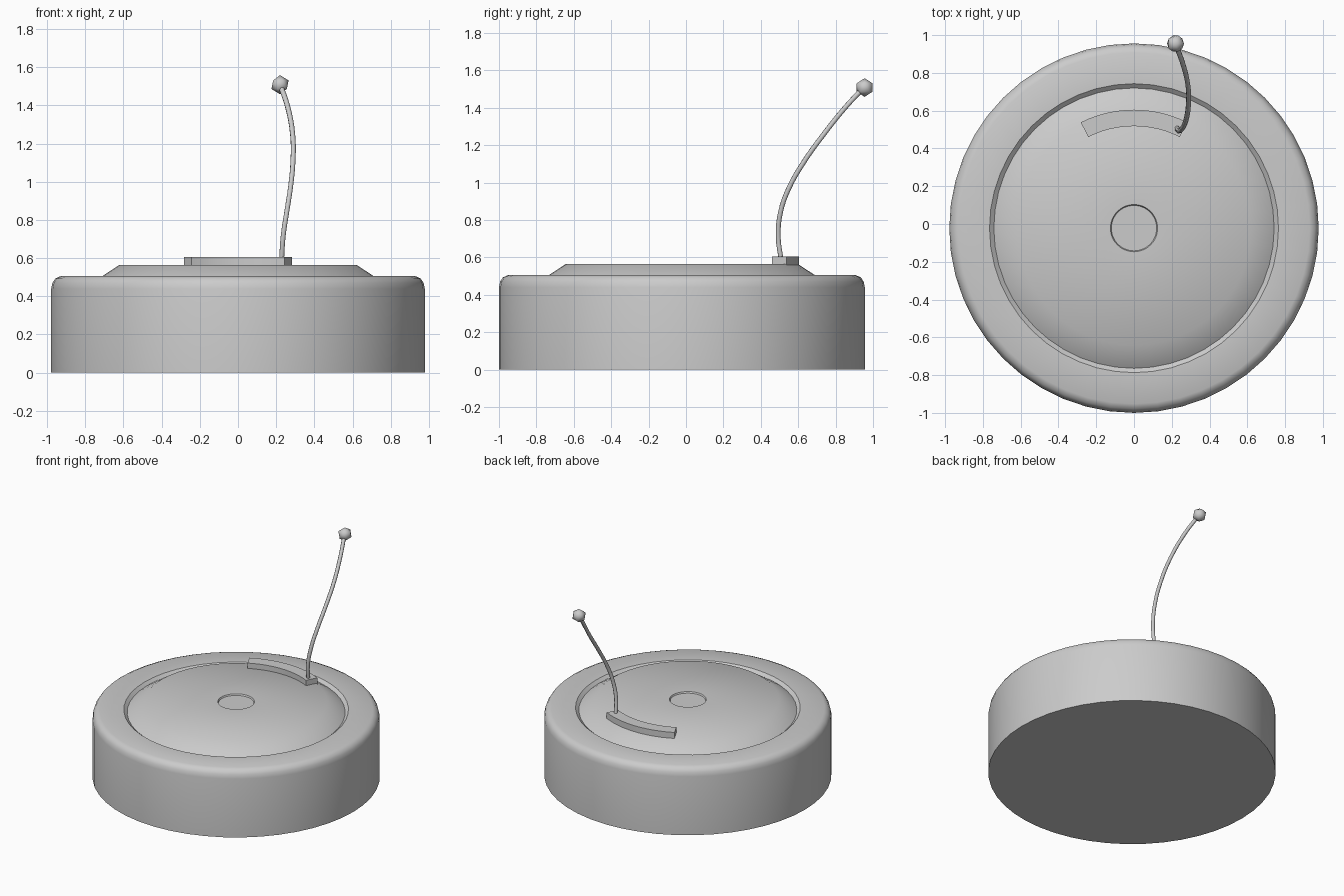
import bpy, bmesh, math
from mathutils import Vector

cube = bpy.data.objects.get("Cube")
if cube:
    bpy.data.objects.remove(cube, do_unlink=True)

CY = -0.022    # centre of the round body along y
SIDES = 48

grey = bpy.data.materials.new("plain grey")
grey.use_nodes = True
COLOUR = (0.6, 0.6, 0.6, 1)
grey.diffuse_color = COLOUR
grey.node_tree.nodes["Principled BSDF"].inputs["Base Color"].default_value = COLOUR


def finish(name, bm, angle):
    bmesh.ops.recalc_face_normals(bm, faces=bm.faces)
    mesh = bpy.data.meshes.new(name)
    bm.to_mesh(mesh)
    bm.free()
    obj = bpy.data.objects.new(name, mesh)
    bpy.context.collection.objects.link(obj)
    mesh.materials.append(grey)
    bpy.ops.object.select_all(action="DESELECT")
    obj.select_set(True)
    bpy.context.view_layer.objects.active = obj
    bpy.ops.object.shade_smooth_by_angle(angle=math.radians(angle))
    return obj


def lathe(name, profile, angle=35):
    """Spin (radius, z) points into rings and cap both ends."""
    bm = bmesh.new()
    rings = []
    for r, z in profile:
        rings.append([bm.verts.new((r * math.cos(a), r * math.sin(a) + CY, z))
                      for a in (2 * math.pi * i / SIDES for i in range(SIDES))])
    for low, high in zip(rings, rings[1:]):
        for i in range(SIDES):
            j = (i + 1) % SIDES
            bm.faces.new((low[i], low[j], high[j], high[i]))
    bm.faces.new(rings[0])
    bm.faces.new(rings[-1])
    return finish(name, bm, angle)


# Round body: wall, rounded rim, groove, raised lid and shallow centre dimple
lathe("round_body", [
    (0.978, 0), (0.978, 0.44), (0.972, 0.47), (0.957, 0.493), (0.93, 0.505),
    (0.765, 0.505), (0.742, 0.485), (0.62, 0.565), (0.125, 0.565), (0.12, 0.555)])

# Curved bar on the back of the lid
bm = bmesh.new()
STEPS, SPAN = 12, math.radians(26.7)
section = [(0.54, 0.55), (0.54, 0.605), (0.627, 0.605), (0.627, 0.55)]
slices = []
for i in range(STEPS + 1):
    a = -SPAN + 2 * SPAN * i / STEPS
    slices.append([bm.verts.new((r * math.sin(a), r * math.cos(a) + CY, z))
                   for r, z in section])
for s, t in zip(slices, slices[1:]):
    for k in range(4):
        n = (k + 1) % 4
        bm.faces.new((s[k], s[n], t[n], t[k]))
bm.faces.new(slices[0])
bm.faces.new(slices[-1])
finish("curved_bar", bm, 30)

# Bent antenna rod
path = [(0.228, 0.51, 0.58), (0.236, 0.493, 0.71), (0.255, 0.505, 0.84),
        (0.275, 0.55, 0.97), (0.288, 0.63, 1.11), (0.286, 0.73, 1.25),
        (0.258, 0.85, 1.4), (0.22, 0.952, 1.51)]
curve = bpy.data.curves.new("antenna_rod", "CURVE")
curve.dimensions = "3D"
curve.bevel_depth = 0.0135
curve.bevel_resolution = 2
curve.resolution_u = 4
curve.use_fill_caps = True
spline = curve.splines.new("BEZIER")
spline.bezier_points.add(len(path) - 1)
for point, co in zip(spline.bezier_points, path):
    point.co = co
    point.handle_left_type = point.handle_right_type = "AUTO"
curve.materials.append(grey)
bpy.context.collection.objects.link(bpy.data.objects.new("antenna_rod", curve))

# Faceted ball on the antenna tip
bm = bmesh.new()
bmesh.ops.create_icosphere(bm, subdivisions=1, radius=0.05)
bmesh.ops.translate(bm, verts=bm.verts, vec=Vector((0.22, 0.955, 1.508)))
finish("antenna_ball", bm, 60)
